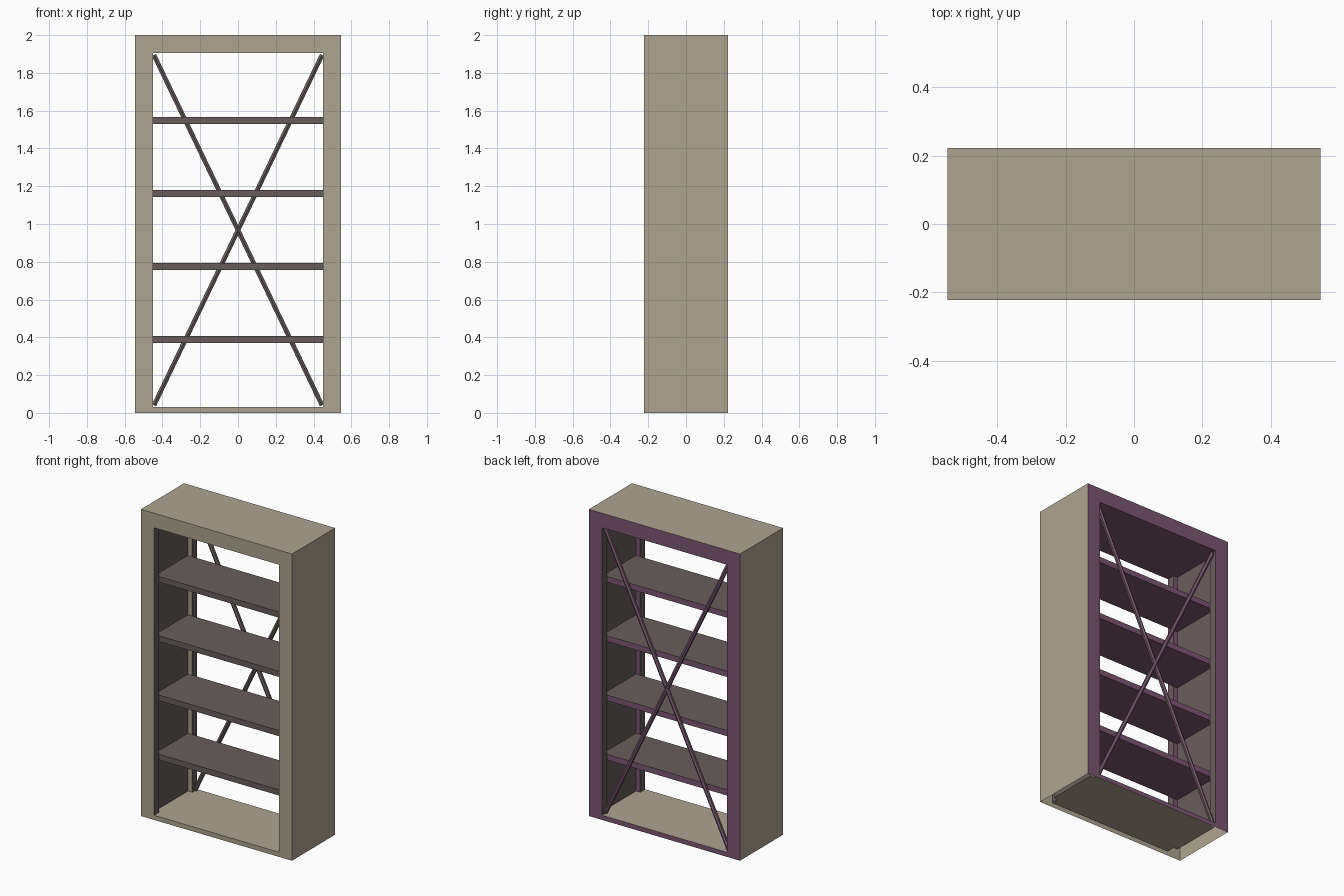
import bpy, bmesh, math
from mathutils import Vector, Matrix

if "Cube" in bpy.data.objects:
    bpy.data.objects.remove(bpy.data.objects["Cube"])


def mat(name, rgb):
    m = bpy.data.materials.new(name)
    m.diffuse_color = (*rgb, 1)
    m.use_nodes = True
    m.node_tree.nodes["Principled BSDF"].inputs["Base Color"].default_value = m.diffuse_color
    return m


MATS = [mat("beige_wood", (0.42, 0.37, 0.285)),
        mat("grey_wood", (0.138, 0.108, 0.107)),
        mat("plum_back", (0.195, 0.095, 0.165))]
BEIGE, GREY, PLUM = 0, 1, 2

W, D, H = 0.545, 0.222, 2.0        # outer half width, half depth, height
OW, Z0, Z1 = 0.45, 0.03, 1.905     # opening half width, bottom, top
IW, ID = 0.48, 0.17                # recessed inner half width, half depth


def finish(bm, name):
    me = bpy.data.meshes.new(name)
    bm.to_mesh(me)
    bm.free()
    for m in MATS:
        me.materials.append(m)
    ob = bpy.data.objects.new(name, me)
    bpy.context.collection.objects.link(ob)
    return ob


def face(bm, pts, want, mi):
    """Add a face whose normal agrees with the wanted direction."""
    f = bm.faces.new([bm.verts.new(p) for p in pts])
    f.normal_update()
    if f.normal.dot(Vector(want)) < 0:
        f.normal_flip()
    f.material_index = mi


# outer casing: hollow shell, open underneath
bm = bmesh.new()
face(bm, [(-W, -D, H), (W, -D, H), (W, D, H), (-W, D, H)], (0, 0, 1), BEIGE)
for s in (-1, 1):
    face(bm, [(s*W, -D, 0), (s*W, D, 0), (s*W, D, H), (s*W, -D, H)], (s, 0, 0), BEIGE)
    # front and back frames around the opening
    y, mi = s*D, (BEIGE if s < 0 else PLUM)
    out = [(-W, y, 0), (W, y, 0), (W, y, H), (-W, y, H)]
    inn = [(-OW, y, Z0), (OW, y, Z0), (OW, y, Z1), (-OW, y, Z1)]
    for i in range(4):
        j = (i + 1) % 4
        face(bm, [out[i], out[j], inn[j], inn[i]], (0, s, 0), mi)
bmesh.ops.remove_doubles(bm, verts=bm.verts, dist=1e-5)
finish(bm, "outer_casing")

# inner lining: stepped plan with recessed side walls, floor and ceiling
bm = bmesh.new()
half = [(OW, -D), (OW, -ID), (IW, -ID), (IW, ID), (OW, ID), (OW, D)]
plan = half + [(-x, y) for x, y in reversed(half)]
for s in (-1, 1):
    for (x1, y1), (x2, y2) in zip(half, half[1:]):
        if x1 == x2:
            want, mi = (-s, 0, 0), GREY
        elif y1 < 0:
            want, mi = (0, 1, 0), PLUM
        else:
            want, mi = (0, -1, 0), BEIGE
        face(bm, [(s*x1, y1, Z0), (s*x2, y2, Z0), (s*x2, y2, Z1), (s*x1, y1, Z1)], want, mi)
face(bm, [(x, y, Z0) for x, y in plan], (0, 0, 1), BEIGE)
face(bm, [(x, y, Z1) for x, y in plan], (0, 0, -1), PLUM)
finish(bm, "inner_lining")


def colour_by_direction(bm):
    """Grey in front and on top, plum behind and underneath."""
    bm.normal_update()
    for f in bm.faces:
        n = f.normal
        f.material_index = PLUM if n.y > 0.3 or n.z < -0.9 else GREY


# four shelves
for i in range(4):
    bm = bmesh.new()
    bmesh.ops.create_cube(bm, size=1)
    bmesh.ops.scale(bm, vec=(2*IW, 2*ID, 0.037), verts=bm.verts)
    bmesh.ops.translate(bm, vec=(0, 0, 0.389 + i*0.3865), verts=bm.verts)
    colour_by_direction(bm)
    finish(bm, f"shelf_{i + 1}")

# crossed braces at the back
for s, side in ((-1, "left"), (1, "right")):
    a, b = Vector((-s*0.445, 0.195, 0.04)), Vector((s*0.445, 0.195, 1.895))
    d = b - a
    bm = bmesh.new()
    bmesh.ops.create_cone(bm, cap_ends=True, segments=6, radius1=0.014,
                          radius2=0.014, depth=d.length)
    tilt = Matrix.Rotation(math.atan2(d.x, d.z), 4, 'Y')
    bmesh.ops.transform(bm, matrix=Matrix.Translation((a + b)/2) @ tilt, verts=bm.verts)
    colour_by_direction(bm)
    finish(bm, f"cross_brace_{side}")
